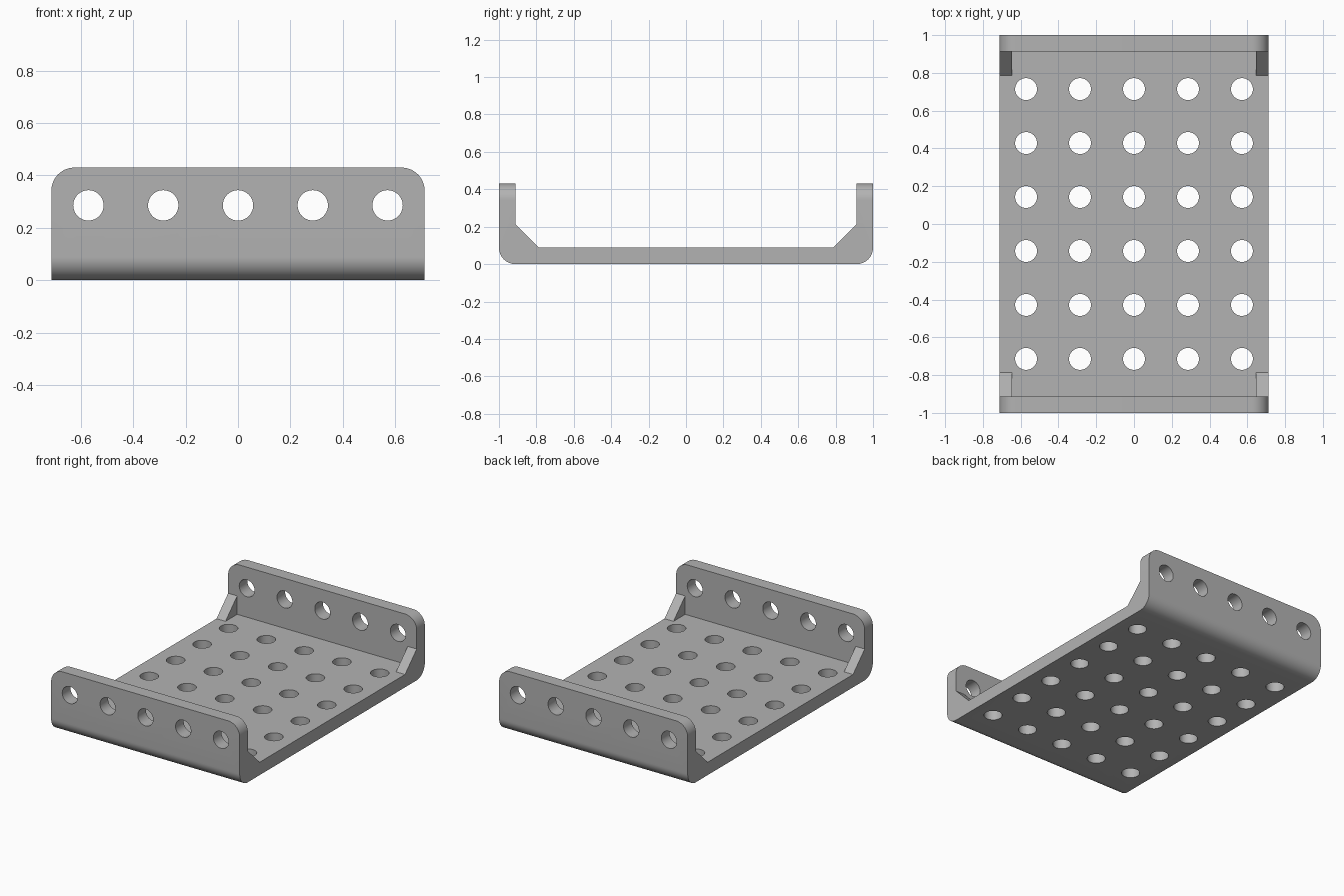
import bpy, bmesh, math
from mathutils import Matrix

W, H, T = 0.713, 0.43, 0.088      # half width, wall height, plate thickness
R, PITCH, HOLE = 0.088, 0.2857, 0.058

if "Cube" in bpy.data.objects:
    bpy.data.objects.remove(bpy.data.objects["Cube"], do_unlink=True)

grey = bpy.data.materials.new("plain grey")
grey.use_nodes = True
colour = (0.45, 0.45, 0.45, 1)
grey.diffuse_color = colour
grey.node_tree.nodes["Principled BSDF"].inputs["Base Color"].default_value = colour


def make_object(name, bm):
    bmesh.ops.recalc_face_normals(bm, faces=bm.faces)
    mesh = bpy.data.meshes.new(name)
    bm.to_mesh(mesh)
    bm.free()
    mesh.materials.append(grey)
    obj = bpy.data.objects.new(name, mesh)
    bpy.context.collection.objects.link(obj)
    return obj


def extrude_profile(bm, points, x0, x1):
    """Extrude a (y, z) outline along x."""
    face = bm.faces.new([bm.verts.new((x0, y, z)) for y, z in points])
    out = bmesh.ops.extrude_face_region(bm, geom=[face])["geom"]
    verts = [v for v in out if isinstance(v, bmesh.types.BMVert)]
    bmesh.ops.translate(bm, verts=verts, vec=(x1 - x0, 0, 0))


def combine(target, tool, operation):
    mod = target.modifiers.new(tool.name, "BOOLEAN")
    mod.operation, mod.object, mod.solver = operation, tool, "EXACT"
    bpy.context.view_layer.objects.active = target
    bpy.ops.object.modifier_apply(modifier=mod.name)
    bpy.data.objects.remove(tool, do_unlink=True)


# Channel: U section with rounded outer bends and rounded wall tops
bm = bmesh.new()
half = [(1 - T, T), (1 - T, H), (1, H)]
steps = 12
for i in range(steps + 1):
    a = math.pi / 2 * i / steps
    half.append((1 - R + R * math.cos(a), R - R * math.sin(a)))
extrude_profile(bm, half + [(-y, z) for y, z in reversed(half)], -W, W)
corners = [e for e in bm.edges
           if all(v.co.z > H - 0.001 for v in e.verts)
           and abs(e.verts[0].co.x - e.verts[1].co.x) < 0.001]
bmesh.ops.bevel(bm, geom=corners, offset=R, segments=12, profile=0.5, affect="EDGES")
channel = make_object("perforated_channel", bm)

# Corner gussets, sunk slightly into the floor and walls
bm = bmesh.new()
for side in (-1, 1):
    for end in (-1, 1):
        outline = [(0.786, T), (1 - T, 0.214), (0.95, 0.214), (0.95, 0.05), (0.786, 0.05)]
        extrude_profile(bm, [(end * y, z) for y, z in outline], side * 0.645, side * W)
combine(channel, make_object("corner_gussets", bm), "UNION")

# Hole cutters: a grid through the floor and a row through both walls
bm = bmesh.new()


def add_cutter(depth, matrix):
    bmesh.ops.create_cone(bm, cap_ends=True, segments=40, radius1=HOLE,
                          radius2=HOLE, depth=depth, matrix=matrix)


for col in range(-2, 3):
    x = col * PITCH
    for row in range(6):
        add_cutter(0.3, Matrix.Translation((x, (row - 2.5) * PITCH, 0.05)))
    add_cutter(2.4, Matrix.Translation((x, 0, PITCH)) @ Matrix.Rotation(math.pi / 2, 4, "X"))
cutter = make_object("hole_cutters", bm)
cutter.hide_render = True
combine(channel, cutter, "DIFFERENCE")

bpy.ops.object.select_all(action="DESELECT")
channel.select_set(True)
bpy.context.view_layer.objects.active = channel
bpy.ops.object.shade_smooth_by_angle(angle=math.radians(30))
